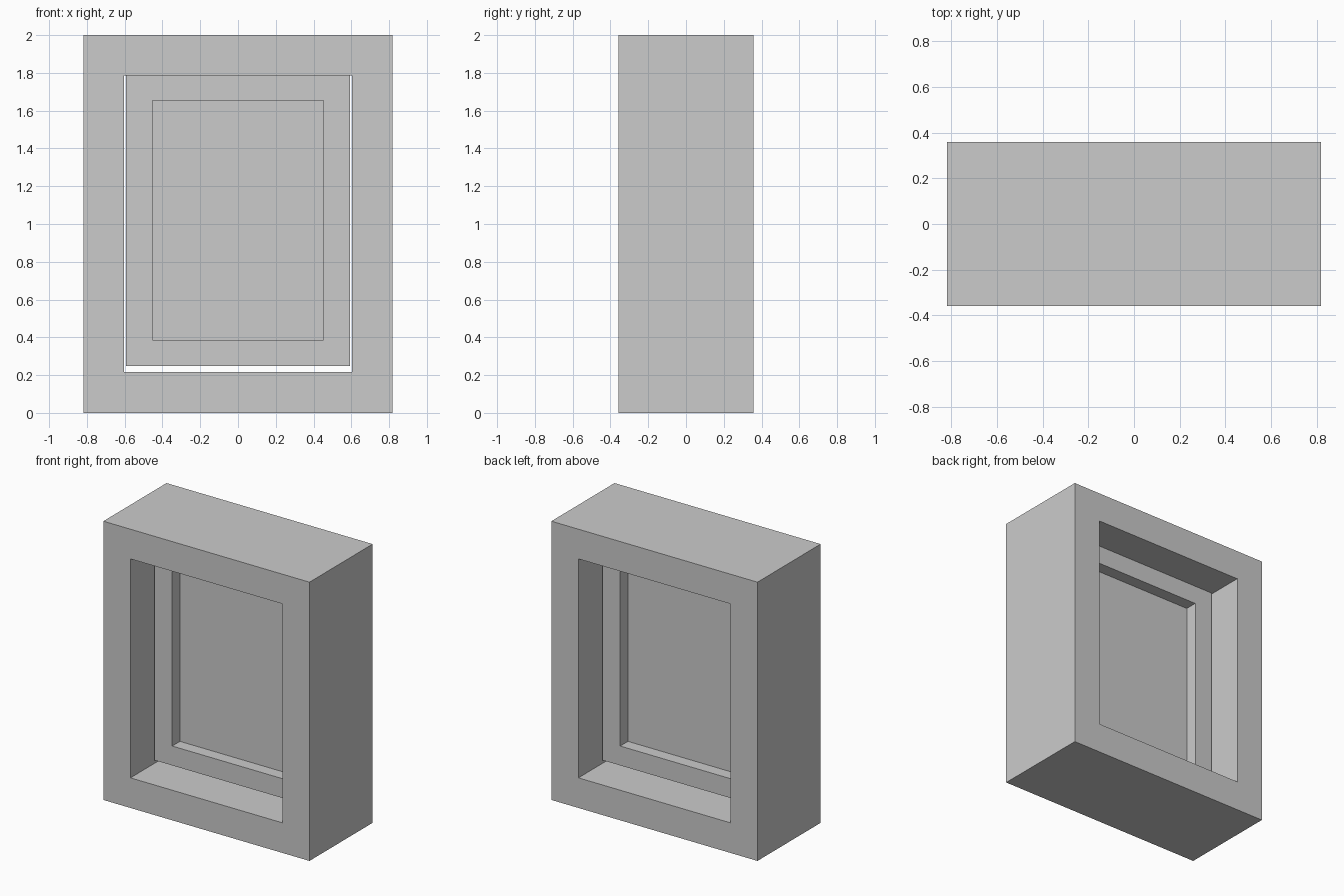
import bpy, bmesh

if "Cube" in bpy.data.objects:
    bpy.data.objects.remove(bpy.data.objects["Cube"])


def finish(name, bm):
    bmesh.ops.recalc_face_normals(bm, faces=bm.faces)
    mesh = bpy.data.meshes.new(name)
    bm.to_mesh(mesh)
    bm.free()
    obj = bpy.data.objects.new(name, mesh)
    bpy.context.collection.objects.link(obj)
    return obj


def loop(bm, half_w, z0, z1, y):
    pts = [(-half_w, z0), (half_w, z0), (half_w, z1), (-half_w, z1)]
    return [bm.verts.new((x, y, z)) for x, z in pts]


def rect_ring(name, outer, inner, half_depth):
    """Rectangular frame; outer and inner are (half width, bottom, top)."""
    bm = bmesh.new()
    loops = [loop(bm, *outer, -half_depth), loop(bm, *inner, -half_depth),
             loop(bm, *inner, half_depth), loop(bm, *outer, half_depth)]
    for a, b in zip(loops, loops[1:] + loops[:1]):
        for i in range(4):
            j = (i + 1) % 4
            bm.faces.new((a[i], a[j], b[j], b[i]))
    return finish(name, bm)


def panel(name, rect, half_depth):
    bm = bmesh.new()
    a, b = loop(bm, *rect, -half_depth), loop(bm, *rect, half_depth)
    bm.faces.new(a)
    bm.faces.new(b)
    for i in range(4):
        j = (i + 1) % 4
        bm.faces.new((a[i], a[j], b[j], b[i]))
    return finish(name, bm)


# Deep outer casing
rect_ring("window_frame", (0.818, 0.0, 2.0), (0.603, 0.216, 1.787), 0.358)

# Sash with a small clearance at the sides and bottom
glass_rect = (0.452, 0.386, 1.654)
rect_ring("window_sash", (0.594, 0.247, 1.787), glass_rect, 0.10)

# Thin pane
panel("window_pane", glass_rect, 0.012)
